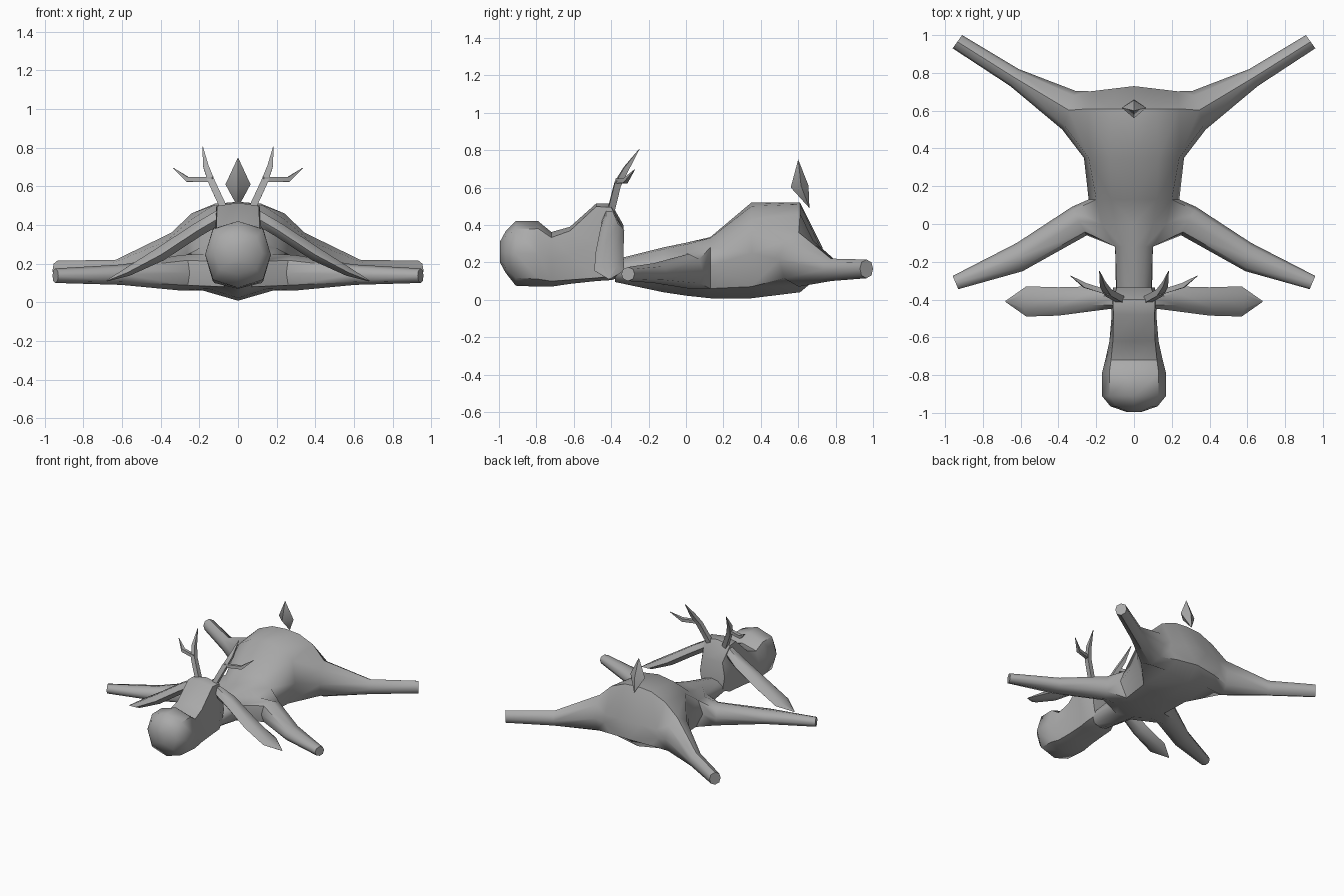
import bpy, bmesh, math
from mathutils import Vector

if "Cube" in bpy.data.objects:
    bpy.data.objects.remove(bpy.data.objects["Cube"])

grey = bpy.data.materials.new("plain grey")
grey.diffuse_color = (0.4, 0.4, 0.4, 1)
grey.use_nodes = True
grey.node_tree.nodes["Principled BSDF"].inputs["Base Color"].default_value = grey.diffuse_color


def finish(name, bm, mirror=False, angle=50):
    if mirror:
        geom = bm.verts[:] + bm.edges[:] + bm.faces[:]
        copy = bmesh.ops.duplicate(bm, geom=geom)["geom"]
        for v in copy:
            if isinstance(v, bmesh.types.BMVert):
                v.co.x = -v.co.x
        bmesh.ops.remove_doubles(bm, verts=bm.verts, dist=0.0005)
    bmesh.ops.recalc_face_normals(bm, faces=bm.faces)
    me = bpy.data.meshes.new(name)
    bm.to_mesh(me)
    bm.free()
    ob = bpy.data.objects.new(name, me)
    bpy.context.collection.objects.link(ob)
    me.materials.append(grey)
    bpy.ops.object.select_all(action='DESELECT')
    ob.select_set(True)
    bpy.context.view_layer.objects.active = ob
    bpy.ops.object.shade_smooth_by_angle(angle=math.radians(angle))
    return ob


def bridge(bm, a, b):
    n = len(a)
    for i in range(n):
        bm.faces.new((a[i], a[(i + 1) % n], b[(i + 1) % n], b[i]))


def loft(bm, rings):
    loops = [[bm.verts.new(p) for p in r] for r in rings]
    for a, b in zip(loops, loops[1:]):
        bridge(bm, a, b)
    bm.faces.new(loops[0])
    bm.faces.new(loops[-1])
    bmesh.ops.remove_doubles(bm, verts=bm.verts, dist=0.0005)


# Body: half rings from spine to belly: y, spine z, four (x, z) points, belly z
stations = [
    (-0.38, .215, (.05, .205), (.09, .18), (.095, .145), (.05, .11), .095),
    (-0.12, .28, (.06, .27), (.10, .21), (.10, .15), (.07, .08), .04),
    (0.00, .305, (.10, .295), (.17, .25), (.20, .17), (.15, .07), .022),
    (0.13, .335, (.12, .33), (.20, .28), (.24, .18), (.18, .06), .008),
    (0.35, .52, (.13, .50), (.24, .43), (.265, .25), (.20, .07), .008),
    (0.61, .52, (.12, .51), (.24, .46), (.28, .25), (.19, .075), .04),
    (0.73, .28, (.10, .28), (.23, .27), (.24, .20), (.18, .13), .14),
]
bm = bmesh.new()
grid = []
for y, top, a, b, c, d, bottom in stations:
    pts = [(0, top), a, b, c, d, (0, bottom)]
    grid.append([bm.verts.new((x, y - 0.12 * max(0, x) * (y > 0.7), z)) for x, z in pts])
sockets = {1, 2, 4, 5}
for s in range(len(grid) - 1):
    for r in range(5):
        if s in sockets and r in (2, 3):
            continue
        bm.faces.new((grid[s][r], grid[s + 1][r], grid[s + 1][r + 1], grid[s][r + 1]))


# Legs grow out of the openings in the body: front edge, back edge, top, bottom
def leg(first, rings):
    p, q, r = grid[first:first + 3]
    loop = [p[2], q[2], r[2], r[3], r[4], q[4], p[4], p[3]]
    for f, b, top, low in rings:
        f, b = Vector((*f, 0)), Vector((*b, 0))
        mid = (top + low) / 2
        h = (top - low) / 2
        shape = [(.12, .7), (.5, 1), (.88, .7), (1, 0), (.88, -.7), (.5, -1), (.12, -.7), (0, 0)]
        new = [bm.verts.new(f.lerp(b, u) + Vector((0, 0, mid + w * h))) for u, w in shape]
        bridge(bm, loop, new)
        loop = new
    bm.faces.new(loop)


leg(1, [((.25, -.06), (.33, .09), .245, .06), ((.59, -.25), (.62, -.10), .195, .09),
        ((.93, -.345), (.96, -.275), .175, .10)])
leg(4, [((.38, .50), (.31, .705), .36, .07), ((.655, .73), (.61, .82), .22, .10),
        ((.96, .93), (.91, 1.0), .215, .115)])
hidden = grid[1][3], grid[2][3], grid[4][3], grid[5][3]
bmesh.ops.delete(bm, geom=[v for v in hidden if not v.link_faces], context='VERTS')
ob_bm = bm
bm.faces.new(grid[-1])
bm.faces.new(grid[0])
finish("body_and_legs", ob_bm, mirror=True)

# Head: y, half width, top, bottom, corner fullness
bm = bmesh.new()
rings = []
for y, w, top, low, k in [
        (-.995, .04, .31, .20, .75), (-.965, .125, .365, .145, .76), (-.91, .17, .42, .075, .76),
        (-.79, .17, .42, .07, .77), (-.72, .152, .362, .07, .80), (-.62, .13, .39, .085, .86),
        (-.48, .118, .515, .10, .92), (-.40, .125, .515, .105, .90), (-.335, .11, .40, .125, .82)]:
    m, h = (top + low) / 2, (top - low) / 2
    rings.append([(u * w, y, m + v * h) for u, v in
                  [(0, 1), (k, k), (1, 0), (k, -k), (0, -1), (-k, -k), (-1, 0), (-k, k)]])
loft(bm, rings)
finish("head", bm)

# Drooping ears: centre, half width along y, half thickness
bm = bmesh.new()
rings = []
for x, y, z, w, t in [(.09, -.41, .44, .035, .04), (.21, -.395, .37, .065, .04),
                      (.40, -.41, .245, .075, .04), (.57, -.41, .155, .08, .025),
                      (.68, -.41, .11, .003, .003)]:
    nx, nz = .5 * t, .87 * t
    rings.append([(x + nx * v, y + w * u, z + nz * v) for u, v in
                  [(1, 0), (.5, 1), (-.5, 1), (-1, 0), (-.5, -.8), (.5, -.8)]])
loft(bm, rings)
finish("ears", bm, mirror=True)


# Antlers: tapered four sided tines
def tine(bm, path):
    rings = []
    for i, (p, r) in enumerate(path):
        a = Vector(path[max(i - 1, 0)][0])
        b = Vector(path[min(i + 1, len(path) - 1)][0])
        d = (b - a).normalized()
        s = d.cross(Vector((0, 1, 0))).normalized()
        t = d.cross(s)
        rings.append([Vector(p) + r * (s * math.cos(q) + t * math.sin(q))
                      for q in (math.pi / 4 + j * math.pi / 2 for j in range(4))])
    loft(bm, rings)


bm = bmesh.new()
tine(bm, [((.07, -.40, .48), .026), ((.135, -.365, .62), .025),
          ((.165, -.32, .70), .02), ((.183, -.25, .805), .002)])
tine(bm, [((.13, -.365, .635), .018), ((.26, -.325, .635), .018), ((.335, -.275, .695), .002)])
finish("antlers", bm, mirror=True)

# Tail: upright spindle
bm = bmesh.new()
waist = [bm.verts.new(p) for p in [(.065, .615, .61), (0, .655, .61), (-.065, .615, .61), (0, .56, .60)]]
for tip in [(0, .60, .75), (0, .66, .49)]:
    v = bm.verts.new(tip)
    for i in range(4):
        bm.faces.new((waist[i], waist[(i + 1) % 4], v))
finish("tail", bm)
